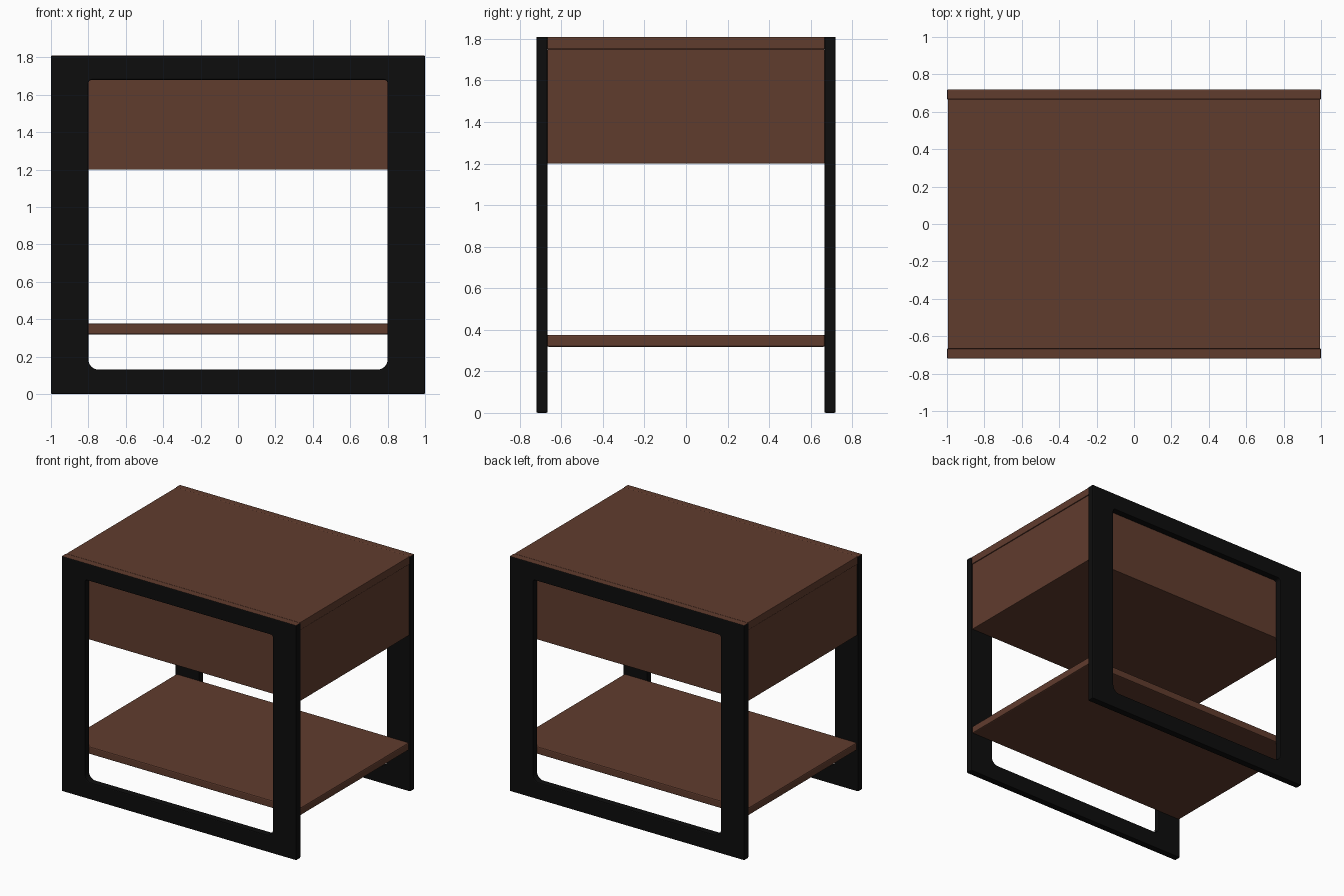
import bpy, bmesh, math
from mathutils import Vector

if "Cube" in bpy.data.objects:
    bpy.data.objects.remove(bpy.data.objects["Cube"])


def material(name, rgb):
    m = bpy.data.materials.new(name)
    m.diffuse_color = (*rgb, 1)
    m.use_nodes = True
    m.node_tree.nodes["Principled BSDF"].inputs["Base Color"].default_value = m.diffuse_color
    return m


wood = material("brown wood", (0.118, 0.045, 0.027))
metal = material("black metal", (0.004, 0.004, 0.004))


def finish(bm, name, mats, bevel):
    # soften the sharp edges and make an object
    bmesh.ops.recalc_face_normals(bm, faces=bm.faces)
    sharp = [e for e in bm.edges if e.calc_face_angle(0) > 1.0]
    bmesh.ops.bevel(bm, geom=sharp, offset=bevel, segments=2, profile=0.5,
                    affect='EDGES', clamp_overlap=True)
    me = bpy.data.meshes.new(name)
    bm.to_mesh(me)
    bm.free()
    for m in mats:
        me.materials.append(m)
    ob = bpy.data.objects.new(name, me)
    bpy.context.collection.objects.link(ob)
    return ob


def board(name, half_x, half_y, z0, z1, bevel):
    bm = bmesh.new()
    bmesh.ops.create_cube(bm, size=1)
    for v in bm.verts:
        v.co = Vector((v.co.x * 2 * half_x, v.co.y * 2 * half_y,
                       z0 + (v.co.z + 0.5) * (z1 - z0)))
    return finish(bm, name, [wood], bevel)


def rounded_loop(bm, hx, z0, z1, y, r_low, r_high):
    # closed rectangle outline with rounded corners
    pts = []
    for sx, z, sz, r, a0 in ((1, z1, -1, r_high, 0), (-1, z1, -1, r_high, 90),
                             (-1, z0, 1, r_low, 180), (1, z0, 1, r_low, 270)):
        if r == 0:
            pts.append((sx * hx, z))
            continue
        for i in range(7):
            a = math.radians(a0 + 15 * i)
            pts.append((sx * (hx - r) + r * math.cos(a),
                        z + sz * r + r * math.sin(a)))
    vs = [bm.verts.new((x, y, z)) for x, z in pts]
    return [bm.edges.new((vs[i], vs[(i + 1) % len(vs)])) for i in range(len(vs))]


def frame(name, y0, y1):
    bm = bmesh.new()
    edges = rounded_loop(bm, 1.0, 0, 1.81, y0, 0, 0)
    edges += rounded_loop(bm, 0.8, 0.13, 1.68, y0, 0.055, 0.02)
    bmesh.ops.triangle_fill(bm, edges=edges, use_beauty=True, use_dissolve=False)
    out = bmesh.ops.extrude_face_region(bm, geom=list(bm.faces), use_keep_orig=True)
    moved = [g for g in out["geom"] if isinstance(g, bmesh.types.BMVert)]
    bmesh.ops.translate(bm, verts=moved, vec=(0, y1 - y0, 0))
    ob = finish(bm, name, [metal, wood], 0.006)
    # wood veneer on the top edge of the frame
    for p in ob.data.polygons:
        if p.normal.z > 0.6 and p.center.z > 1.75:
            p.material_index = 1
    return ob


# metal loop frames at front and back
frame("front_frame", -0.72, -0.666)
frame("back_frame", 0.666, 0.72)

# wooden top, drawer box and lower shelf
board("top_board", 0.995, 0.668, 1.75, 1.81, 0.004)
board("drawer_box", 0.99, 0.668, 1.2, 1.75, 0.004)
board("lower_shelf", 0.99, 0.668, 0.318, 0.376, 0.008)
